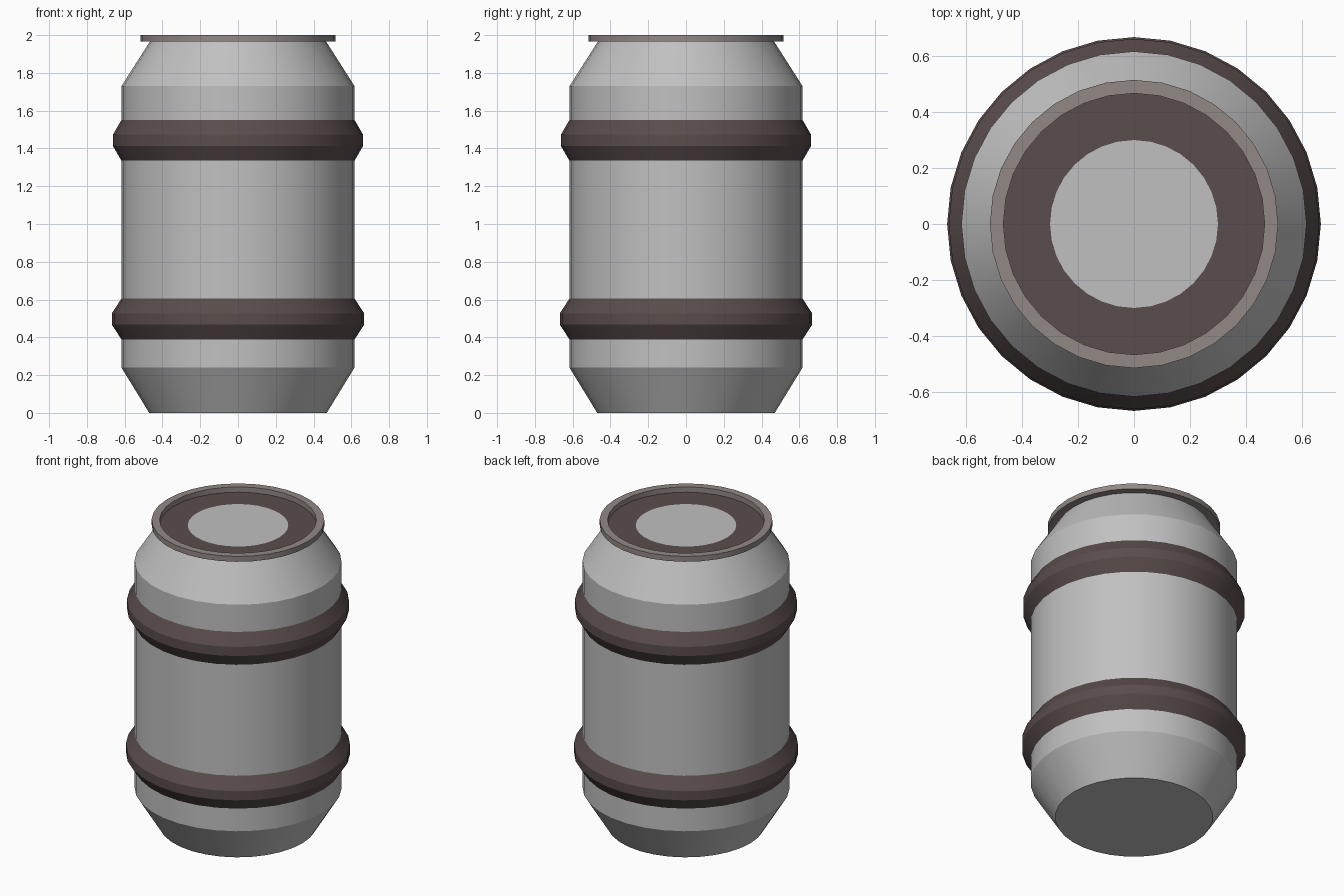
import bpy, bmesh, math

if "Cube" in bpy.data.objects:
    bpy.data.objects.remove(bpy.data.objects["Cube"])

SIDES = 32


def material(name, rgb):
    m = bpy.data.materials.new(name)
    m.diffuse_color = (*rgb, 1)
    m.use_nodes = True
    m.node_tree.nodes["Principled BSDF"].inputs["Base Color"].default_value = m.diffuse_color
    return m


steel = material("light grey steel", (0.53, 0.53, 0.53))
rubber = material("dark brown rubber", (0.102, 0.074, 0.072))
rim_metal = material("warm grey metal", (0.29, 0.25, 0.235))


def lathe(name, profile, mats, closed=False, rule=None):
    """Revolve (radius, z) points about z; radius 0 makes a pole."""
    bm = bmesh.new()
    rings = []
    for r, z in profile:
        if r == 0:
            rings.append([bm.verts.new((0, 0, z))] * SIDES)
        else:
            rings.append([bm.verts.new((r * math.cos(2 * math.pi * i / SIDES),
                                        r * math.sin(2 * math.pi * i / SIDES), z))
                          for i in range(SIDES)])
    pairs = list(zip(rings, rings[1:]))
    if closed:
        pairs.append((rings[-1], rings[0]))
    for a, b in pairs:
        for i in range(SIDES):
            j = (i + 1) % SIDES
            corners = list(dict.fromkeys([a[i], a[j], b[j], b[i]]))
            bm.faces.new(corners)
    bmesh.ops.recalc_face_normals(bm, faces=bm.faces[:])
    if rule:
        for f in bm.faces:
            f.material_index = rule(f.calc_center_median())
    me = bpy.data.meshes.new(name)
    bm.to_mesh(me)
    bm.free()
    for m in mats:
        me.materials.append(m)
    ob = bpy.data.objects.new(name, me)
    bpy.context.collection.objects.link(ob)
    bpy.context.view_layer.objects.active = ob
    for o in bpy.context.selected_objects:
        o.select_set(False)
    ob.select_set(True)
    bpy.ops.object.shade_smooth_by_angle(angle=math.radians(25))
    return ob


# Barrel body; the lid has a brown ring around a grey centre
LID = 1.965
lathe("barrel_body",
      [(0, 0), (0.47, 0), (0.617, 0.24), (0.617, 1.73), (0.467, LID), (0.30, LID), (0, LID)],
      [steel, rubber],
      rule=lambda c: 1 if c.z > LID - 0.001 and c.xy.length > 0.29 else 0)

# Raised rim around the lid
lathe("top_rim", [(0.467, LID), (0.515, LID), (0.515, 2.0), (0.467, 2.0)],
      [rim_metal], closed=True)

# Two bulging hoops
for name, z, r in (("upper_hoop", 1.443, 0.662), ("lower_hoop", 0.497, 0.668)):
    lathe(name, [(0.605, z - 0.108), (0.617, z - 0.108), (r, z - 0.030),
                 (r, z + 0.030), (0.617, z + 0.108), (0.605, z + 0.108)],
          [rubber], closed=True)
